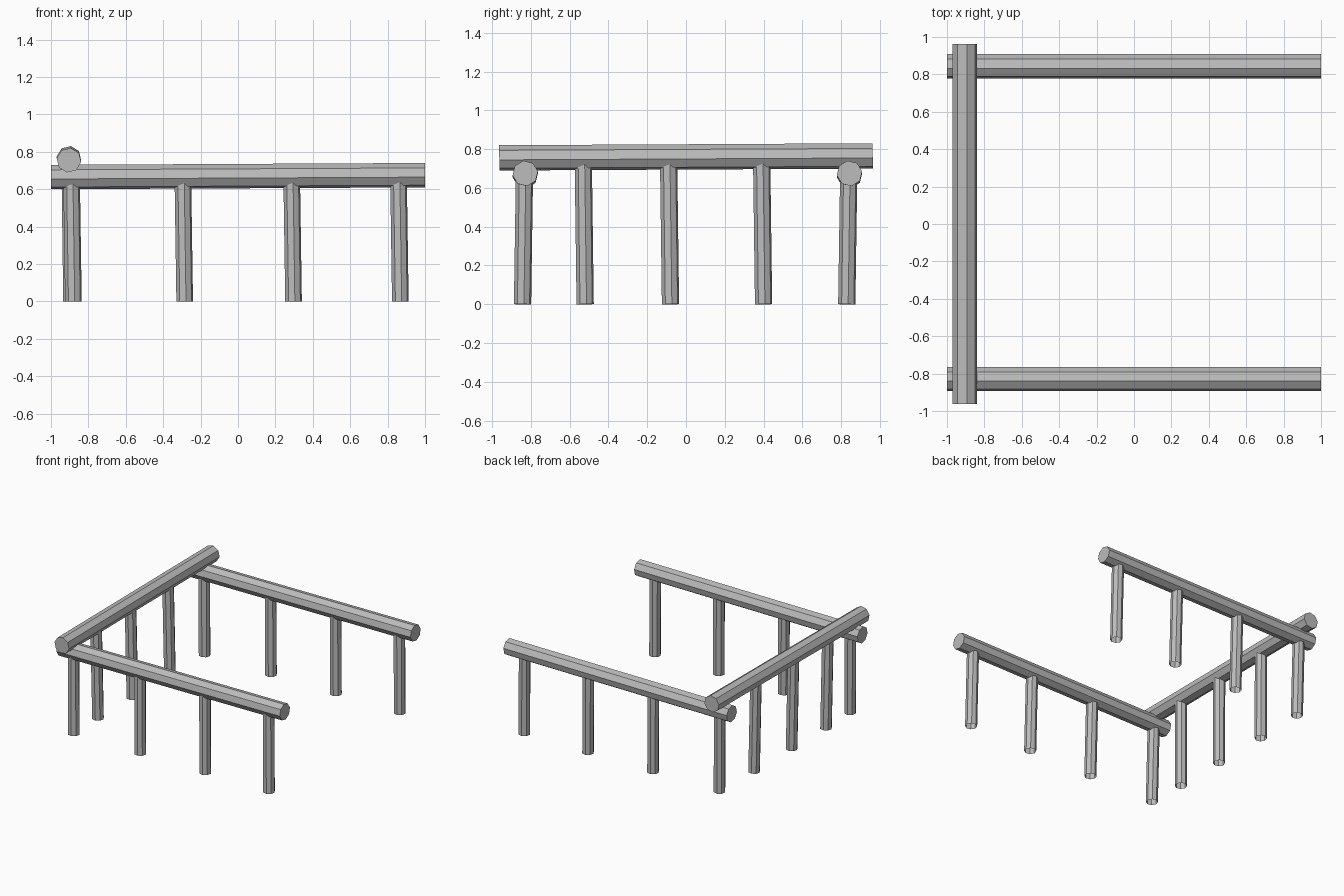
import bpy
import math
from mathutils import Vector, Matrix

cube = bpy.data.objects.get("Cube")
if cube:
    bpy.data.objects.remove(cube, do_unlink=True)

# One plain grey for every log
grey = bpy.data.materials.new("log_grey")
grey.use_nodes = True
grey.diffuse_color = (0.5, 0.5, 0.5, 1)
grey.node_tree.nodes["Principled BSDF"].inputs["Base Color"].default_value = (0.5, 0.5, 0.5, 1)

SIDES = 8
TURN = math.radians(9)


def log(name, start, end, radius, across, caps=True):
    """Eight-sided log from start to end; across fixes its roll."""
    start, end = Vector(start), Vector(end)
    axis = (end - start).normalized()
    u = Vector(across)
    u = (u - axis * u.dot(axis)).normalized()
    v = axis.cross(u)
    verts = []
    for centre in (start, end):
        for i in range(SIDES):
            a = TURN + math.tau * i / SIDES
            verts.append(centre + radius * (u * math.cos(a) + v * math.sin(a)))
    faces = [(i, (i + 1) % SIDES, SIDES + (i + 1) % SIDES, SIDES + i) for i in range(SIDES)]
    if caps:
        faces += [tuple(reversed(range(SIDES))), tuple(range(SIDES, 2 * SIDES))]
    mesh = bpy.data.meshes.new(name)
    mesh.from_pydata(verts, [], faces)
    mesh.materials.append(grey)
    obj = bpy.data.objects.new(name, mesh)
    bpy.context.collection.objects.link(obj)
    return obj


def fence(name, place, half, z, post_offset, posts, turn=0):
    """A rail with slightly leaning posts, turned about z and moved to place."""
    spin = Matrix.Rotation(turn, 3, "Z")
    move = Vector((place[0], place[1], 0))

    def at(x, y, h):
        return spin @ Vector((x, y, h)) + move

    log(name + "_rail", at(-half, 0, z - 0.005), at(half, 0, z + 0.005),
        0.066, spin @ Vector((0, -1, 0)))
    for n, x in enumerate(posts, 1):
        log(f"{name}_post_{n}", at(x, post_offset, 0),
            at(x - 0.01, post_offset + 0.01, z), 0.045,
            spin @ Vector((1, 0, 0)), caps=False)


# Two long sides and the raised cross side
side_posts = (-0.88, -0.285, 0.297, 0.868)
fence("front", (0, -0.829), 1.0, 0.67, -0.014, side_posts)
fence("back", (0, 0.843), 1.0, 0.67, -0.014, side_posts)
fence("cross", (-0.904, 0), 0.963, 0.76, -0.014, (-0.52, -0.08, 0.4), math.pi / 2)
